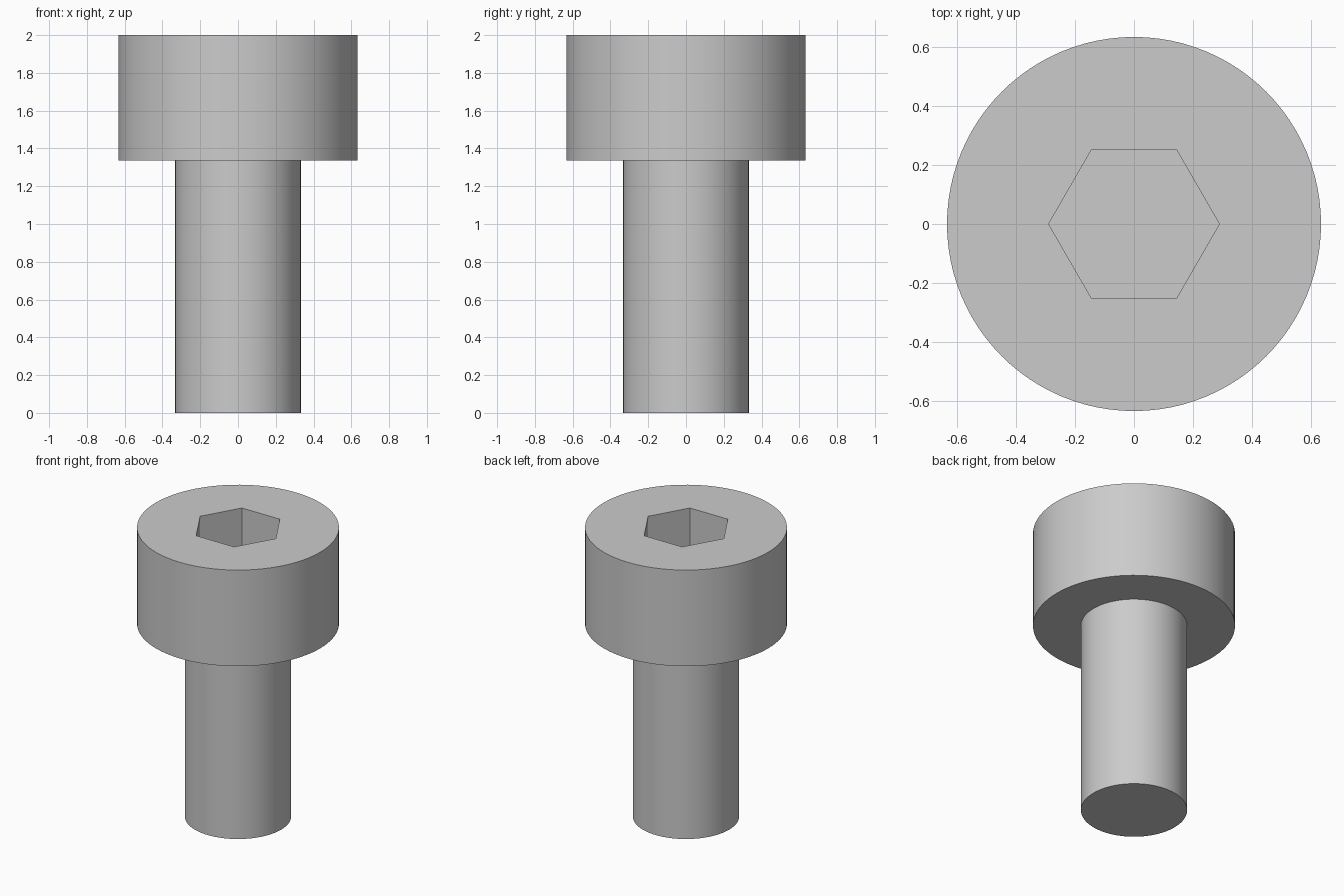
import bpy, bmesh, math

cube = bpy.data.objects.get("Cube")
if cube:
    bpy.data.objects.remove(cube, do_unlink=True)

HEAD_R, SHANK_R = 0.633, 0.333
HEAD_Z, TOP_Z = 1.335, 2.0
HEX_R, HEX_DEPTH = 0.289, 0.333

steel = bpy.data.materials.new("grey_steel")
steel.use_nodes = True
colour = (0.6, 0.6, 0.6, 1)
steel.diffuse_color = colour
steel.node_tree.nodes["Principled BSDF"].inputs["Base Color"].default_value = colour


def lathe(name, profile, sides):
    """Revolve (radius, z) points into a capped solid."""
    bm = bmesh.new()
    rings = []
    for r, z in profile:
        angles = [math.tau * i / sides for i in range(sides)]
        rings.append([bm.verts.new((r * math.cos(a), r * math.sin(a), z)) for a in angles])
    for low, high in zip(rings, rings[1:]):
        for i in range(sides):
            j = (i + 1) % sides
            bm.faces.new((low[i], low[j], high[j], high[i]))
    bm.faces.new(rings[0][::-1])
    bm.faces.new(rings[-1])
    mesh = bpy.data.meshes.new(name)
    bm.to_mesh(mesh)
    bm.free()
    mesh.materials.append(steel)
    obj = bpy.data.objects.new(name, mesh)
    bpy.context.collection.objects.link(obj)
    return obj


# Shank and cylindrical head as one solid
bolt = lathe("socket_head_bolt", [(SHANK_R, 0), (SHANK_R, HEAD_Z),
                                  (HEAD_R, HEAD_Z), (HEAD_R, TOP_Z)], 96)

# Hexagonal key socket, corners on the x axis
cutter = lathe("socket_cutter", [(HEX_R, TOP_Z - HEX_DEPTH), (HEX_R, TOP_Z + 0.1)], 6)
cutter.hide_render = True
cut = bolt.modifiers.new("hex_socket", "BOOLEAN")
cut.operation = "DIFFERENCE"
cut.solver = "EXACT"
cut.object = cutter

bpy.ops.object.select_all(action="DESELECT")
bpy.context.view_layer.objects.active = bolt
bolt.select_set(True)
bpy.ops.object.modifier_apply(modifier=cut.name)
bpy.data.objects.remove(cutter, do_unlink=True)

# Round walls smooth, rims and socket edges sharp
bpy.ops.object.shade_smooth_by_angle(angle=math.radians(30))
